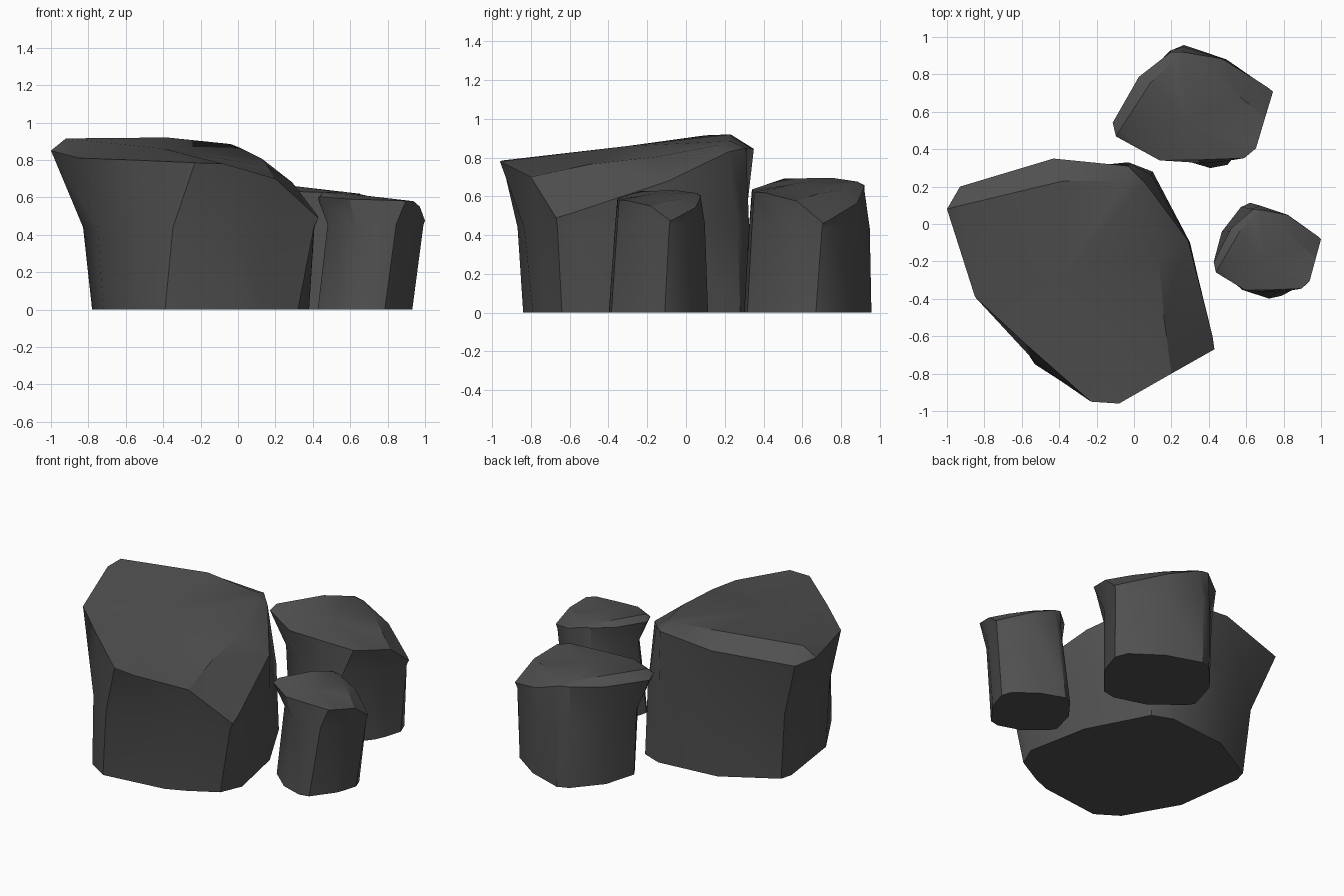
import bpy, bmesh
from math import radians
from mathutils import Matrix, Vector

cube = bpy.data.objects.get("Cube")
if cube:
    bpy.data.objects.remove(cube, do_unlink=True)

stone = bpy.data.materials.new("dark_grey_stone")
stone.use_nodes = True
colour = (0.08, 0.08, 0.08, 1)
stone.diffuse_color = colour
stone.node_tree.nodes["Principled BSDF"].inputs["Base Color"].default_value = colour

PEAK = 0.92    # top of the full-size rock
NECK = 0.44    # height where the flare under the rim begins
MIDDLE = Vector((-.2, -.27))    # middle of the footprint

# Footprint, counter-clockwise, one point per rim point
FOOT = [(.32, -.64), (.14, -.74), (.02, -.79), (-.39, -.84), (-.53, -.75),
        (-.72, -.42), (-.78, .02), (-.76, .1), (-.43, .29), (-.03, .33),
        (.1, .28), (.3, -.1), (.38, -.5)]
# Overhanging rim, starting at the low corner
RIM = [(.43, -.67, .49), (.2, -.8, .7), (-.08, -.96, .78), (-.23, -.95, .785),
       (-.57, -.65, .8), (-.85, -.39, .81), (-1, .08, .85), (-.93, .2, .82),
       (-.43, .35, .845), (-.03, .31, .85), (.06, .22, .83), (.29, -.09, .68),
       (.42, -.6, .51)]
# Inner edge of the chamfer along the back and right side
CROWN = [(-.92, .1, .915), (-.38, .23, .92), (-.04, .23, .885), (.01, .17, .865),
         (.13, -.15, .805), (.16, -.5, .765)]
CENTRE = (-.4, -.3, .86)


def rock(name, scale, turn, place, height, depth=1, foot_size=1, foot_shift=(0, 0)):
    """One rock; the smaller ones keep the same cap and run straight to the ground."""
    spin = Matrix.Rotation(radians(turn), 3, "Z")
    bm = bmesh.new()

    def add(point):
        p = spin @ Vector(point) * scale
        return bm.verts.new((p.x + place[0], p.y * depth + place[1],
                             height - scale * PEAK + p.z))

    foot, neck = [], []
    for f, r in zip(FOOT, RIM):
        spread = MIDDLE.lerp(Vector(f), foot_size)
        v = add((*spread, 0))
        v.co = (v.co.x + foot_shift[0], v.co.y + foot_shift[1], 0)
        foot.append(v)
        # The neck flares late where the rim is high
        flare = (NECK / r[2]) ** 2.3
        flat = Vector(f).lerp(Vector(r[:2]), flare)
        neck.append(add((*flat, NECK)))
    rim = [add(p) for p in RIM]
    crown = [add(p) for p in CROWN]
    centre = add(CENTRE)
    n = len(rim)

    # Sides
    for low, high in ((foot, neck), (neck, rim)):
        for i in range(n):
            j = (i + 1) % n
            bm.faces.new((low[i], low[j], high[j], high[i]))
    bm.faces.new(foot[::-1])

    # Chamfer between rim and crown, closed by triangles at both ends
    edge = rim[7:]
    for i in range(len(crown) - 1):
        bm.faces.new((edge[i], edge[i + 1], crown[i + 1], crown[i]))
    for a, b, tip in ((5, 6, 0), (6, 7, 0), (12, 0, -1), (0, 1, -1)):
        bm.faces.new((rim[a], rim[b], crown[tip]))

    # Sloping top
    loop = rim[1:6] + crown
    for i, v in enumerate(loop):
        bm.faces.new((v, loop[(i + 1) % len(loop)], centre))

    bmesh.ops.recalc_face_normals(bm, faces=bm.faces)
    mesh = bpy.data.meshes.new(name)
    bm.to_mesh(mesh)
    bm.free()
    mesh.materials.append(stone)
    obj = bpy.data.objects.new(name, mesh)
    bpy.context.collection.objects.link(obj)
    bpy.ops.object.select_all(action="DESELECT")
    obj.select_set(True)
    bpy.context.view_layer.objects.active = obj
    bpy.ops.object.shade_smooth_by_angle(angle=radians(33))


rock("large_rock", 1, 0, (0, 0), PEAK)
rock("medium_rock", .541, 43.6, (.325, .81), .695, 1, 1.03, (.01, -.01))
rock("small_rock", .362, 43.6, (.72, -.005), .63, 1.11, 1.08, (-.05, -.01))
